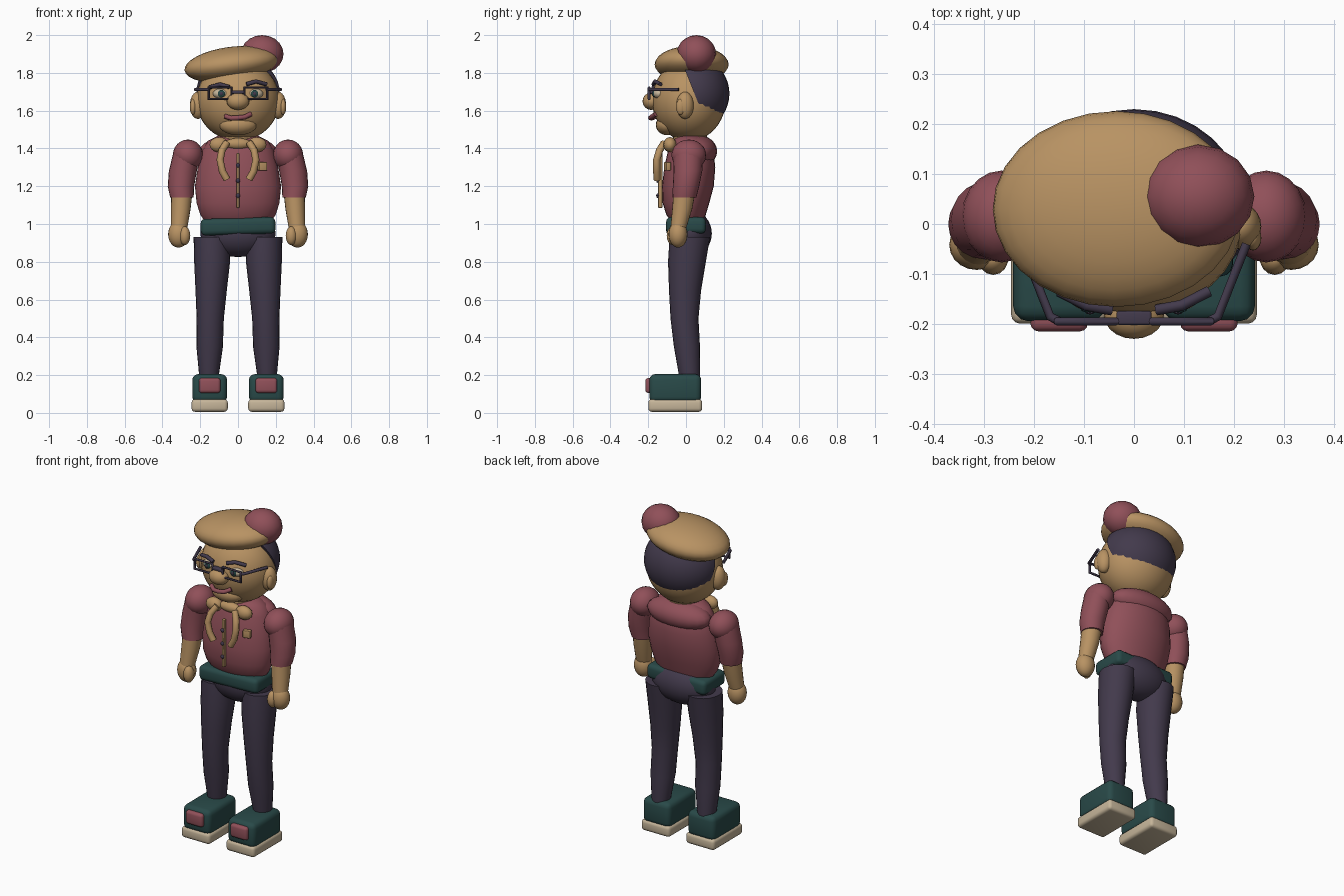
import bpy, bmesh
from math import cos, sin, pi, radians
from mathutils import Vector

if "Cube" in bpy.data.objects:
    bpy.data.objects.remove(bpy.data.objects["Cube"], do_unlink=True)


def material(name, rgb):
    m = bpy.data.materials.new(name)
    m.use_nodes = True
    m.diffuse_color = (*rgb, 1)
    m.node_tree.nodes["Principled BSDF"].inputs["Base Color"].default_value = (*rgb, 1)
    return m


TAN = material("tan", (0.48, 0.29, 0.125))
PINK = material("dusty red", (0.28, 0.08, 0.1))
DARK = material("dark plum", (0.055, 0.042, 0.072))
TEAL = material("dark teal", (0.022, 0.068, 0.066))
CREAM = material("cream", (0.56, 0.46, 0.32))


def finish(name, bm, mat, loc=(0, 0, 0), rot=(0, 0, 0), angle=40):
    bmesh.ops.recalc_face_normals(bm, faces=bm.faces)
    me = bpy.data.meshes.new(name)
    bm.to_mesh(me)
    bm.free()
    me.materials.append(mat)
    ob = bpy.data.objects.new(name, me)
    ob.location, ob.rotation_euler = loc, rot
    bpy.context.collection.objects.link(ob)
    smooth(ob, angle)
    return ob


def smooth(ob, angle=40):
    bpy.ops.object.select_all(action='DESELECT')
    ob.select_set(True)
    bpy.context.view_layer.objects.active = ob
    bpy.ops.object.shade_smooth_by_angle(angle=radians(angle))


def ball(name, loc, rad, mat, rot=(0, 0, 0), seg=20, rings=12, cut=None):
    bm = bmesh.new()
    bmesh.ops.create_uvsphere(bm, u_segments=seg, v_segments=rings, radius=1)
    bmesh.ops.scale(bm, vec=rad, verts=bm.verts)
    if cut:
        geom = bm.verts[:] + bm.edges[:] + bm.faces[:]
        res = bmesh.ops.bisect_plane(bm, geom=geom, plane_co=cut[0], plane_no=cut[1],
                                     clear_inner=True)
        rim = [e for e in res["geom_cut"] if isinstance(e, bmesh.types.BMEdge)]
        bmesh.ops.contextual_create(bm, geom=rim)
    return finish(name, bm, mat, loc, rot)


def block(name, loc, size, mat, bevel=0.01, rot=(0, 0, 0), seg=3):
    bm = bmesh.new()
    bmesh.ops.create_cube(bm, size=1)
    bmesh.ops.scale(bm, vec=size, verts=bm.verts)
    if bevel:
        bmesh.ops.bevel(bm, geom=bm.edges[:], offset=bevel, segments=seg,
                        profile=0.5, affect='EDGES')
    return finish(name, bm, mat, loc, rot)


def loft(name, rings, mat, n=20):
    """Closed body through level rings of (x, y, z, rx, ry)."""
    bm = bmesh.new()
    loops = [[bm.verts.new((x + rx * cos(2 * pi * i / n), y + ry * sin(2 * pi * i / n), z))
              for i in range(n)] for x, y, z, rx, ry in rings]
    for a, b in zip(loops, loops[1:]):
        for i in range(n):
            bm.faces.new((a[i], a[(i + 1) % n], b[(i + 1) % n], b[i]))
    bm.faces.new(loops[0])
    bm.faces.new(loops[-1])
    return finish(name, bm, mat)


def tube(name, points, r, mat, closed=False):
    cu = bpy.data.curves.new(name, 'CURVE')
    cu.dimensions = '3D'
    cu.bevel_depth, cu.bevel_resolution, cu.use_fill_caps = r, 2, True
    sp = cu.splines.new('POLY')
    sp.points.add(len(points) - 1)
    for p, co in zip(sp.points, points):
        p.co = (*co, 1)
    sp.use_cyclic_u = closed
    ob = bpy.data.objects.new(name, cu)
    bpy.context.collection.objects.link(ob)
    cu.materials.append(mat)
    bpy.ops.object.select_all(action='DESELECT')
    ob.select_set(True)
    bpy.context.view_layer.objects.active = ob
    bpy.ops.object.convert(target='MESH')
    smooth(bpy.context.object, 50)


# Head, hair and hat
ball("head", (0, 0.015, 1.655), (0.22, 0.195, 0.215), TAN, seg=32, rings=20)
ball("chin", (0, -0.1, 1.525), (0.1, 0.06, 0.055), TAN)
ball("nose", (0, -0.183, 1.65), (0.06, 0.047, 0.046), TAN)
ball("hair", (0, 0.03, 1.69), (0.222, 0.2, 0.2), DARK, seg=32, rings=20,
     cut=((0, -0.025, 0.1), Vector((0, 1, 0.4))))
ball("beret", (-0.035, 0.03, 1.845), (0.25, 0.196, 0.093), TAN, rot=(0, -0.13, 0),
     seg=28, rings=16)
ball("pompom", (0.128, 0.055, 1.9), (0.113, 0.104, 0.1), PINK, seg=16, rings=10)

# Mouth
tube("lips", [(-0.068, -0.16, 1.57), (-0.035, -0.182, 1.56), (0, -0.188, 1.562),
              (0.035, -0.182, 1.566), (0.068, -0.16, 1.582)], 0.013, PINK)

# Neck and torso
loft("neck", [(0, 0.02, 1.38, 0.1, 0.09), (0, 0.02, 1.5, 0.1, 0.09)], TAN)
loft("shirt", [(0, 0.005, 1.02, 0.18, 0.09), (0, 0, 1.05, 0.2, 0.105),
               (0, 0, 1.11, 0.219, 0.123), (0, 0.01, 1.2, 0.228, 0.137),
               (0, 0.02, 1.3, 0.213, 0.135), (0, 0.025, 1.39, 0.19, 0.12),
               (0, 0.02, 1.44, 0.16, 0.095), (0, 0.02, 1.465, 0.11, 0.07)], PINK, 28)
ball("upper_back", (0, 0.065, 1.385), (0.205, 0.1, 0.085), PINK)
ball("pelvis", (0, 0.02, 0.95), (0.2, 0.117, 0.125), DARK, seg=24)
block("belt", (0, 0, 0.988), (0.396, 0.21, 0.088), TEAL, 0.025, (0, -0.03, 0))

# Shirt front
block("placket", (0, -0.136, 1.23), (0.015, 0.022, 0.29), TAN, 0.004)
for z in (1.15, 1.23, 1.31):
    ball("button", (0, -0.15, z), (0.012, 0.008, 0.012), DARK, seg=10, rings=6)
block("chest_pocket", (0.13, -0.098, 1.305), (0.045, 0.025, 0.045), TAN, 0.004, (0, 0, 0.3))
ball("scarf_middle", (0, -0.075, 1.425), (0.07, 0.03, 0.03), TAN)

for s, side in ((1, "left_"), (-1, "right_")):
    # Face details
    ball(side + "ear", (s * 0.213, -0.005, 1.628), (0.042, 0.046, 0.072), TAN)
    ball(side + "inner_ear", (s * 0.238, -0.028, 1.62), (0.017, 0.025, 0.042), TAN)
    ball(side + "eye", (s * 0.088, -0.14, 1.69), (0.045, 0.034, 0.028), CREAM)
    ball(side + "iris", (s * 0.088, -0.17, 1.69), (0.019, 0.008, 0.02), TEAL, seg=12, rings=8)
    ball(side + "pupil", (s * 0.088, -0.177, 1.69), (0.009, 0.004, 0.01), DARK, seg=10, rings=6)
    lift = 0.008 * s
    tube(side + "eyebrow", [(s * 0.045, -0.172, 1.732 + lift), (s * 0.095, -0.163, 1.747 + lift),
                            (s * 0.15, -0.135, 1.732 + lift)], 0.011, DARK)

    # Glasses
    tube(side + "lens_rim", [(s * 0.095 + a * 0.06, -0.195, 1.692 + b * 0.03)
                             for a, b in ((-1, -1), (1, -1), (1, 1), (-1, 1))],
         0.008, DARK, True)
    tube(side + "temple_arm", [(s * 0.15, -0.195, 1.712), (s * 0.168, -0.185, 1.712),
                               (s * 0.225, -0.04, 1.712)], 0.009, DARK)

    # Scarf knot and tail
    ball(side + "scarf_knot", (s * 0.1, -0.085, 1.42), (0.052, 0.035, 0.04), TAN, seg=14, rings=8)
    tube(side + "scarf_tail", [(s * 0.06, -0.115, 1.43), (s * 0.085, -0.14, 1.39),
                               (s * 0.095, -0.155, 1.34), (s * 0.083, -0.155, 1.28),
                               (s * 0.058, -0.153, 1.235)], 0.019, TAN)

    # Arm
    ball(side + "shoulder", (s * 0.265, 0.015, 1.365), (0.08, 0.092, 0.082), PINK)
    loft(side + "sleeve", [(s * 0.272, 0.012, 1.38, 0.07, 0.08), (s * 0.292, 0.01, 1.28, 0.074, 0.076),
                           (s * 0.302, 0, 1.2, 0.07, 0.07), (s * 0.297, -0.008, 1.14, 0.062, 0.063)], PINK)
    loft(side + "forearm", [(s * 0.297, -0.008, 1.17, 0.056, 0.058), (s * 0.303, -0.02, 1.08, 0.052, 0.053),
                            (s * 0.312, -0.04, 0.98, 0.044, 0.042)], TAN)
    ball(side + "hand", (s * 0.315, -0.042, 0.945), (0.055, 0.05, 0.07), TAN)
    ball(side + "thumb", (s * 0.282, -0.07, 0.938), (0.03, 0.032, 0.05), TAN, seg=14, rings=8)

    # Leg
    loft(side + "leg", [(s * 0.137, 0.02, 0.93, 0.098, 0.107), (s * 0.137, 0.005, 0.8, 0.095, 0.1),
                        (s * 0.142, -0.005, 0.65, 0.083, 0.085), (s * 0.147, -0.008, 0.5, 0.072, 0.074),
                        (s * 0.15, 0.005, 0.35, 0.07, 0.069), (s * 0.154, 0.02, 0.18, 0.05, 0.054)], DARK)

    # Shoe
    block(side + "shoe", (s * 0.15, -0.057, 0.13), (0.184, 0.275, 0.15), TEAL, 0.03)
    block(side + "sole", (s * 0.15, -0.057, 0.039), (0.192, 0.285, 0.066), CREAM, 0.018)
    block(side + "toe_patch", (s * 0.15, -0.195, 0.145), (0.115, 0.04, 0.08), PINK, 0.016)

block("glasses_bridge", (0, -0.188, 1.698), (0.07, 0.028, 0.018), DARK, 0.005)
